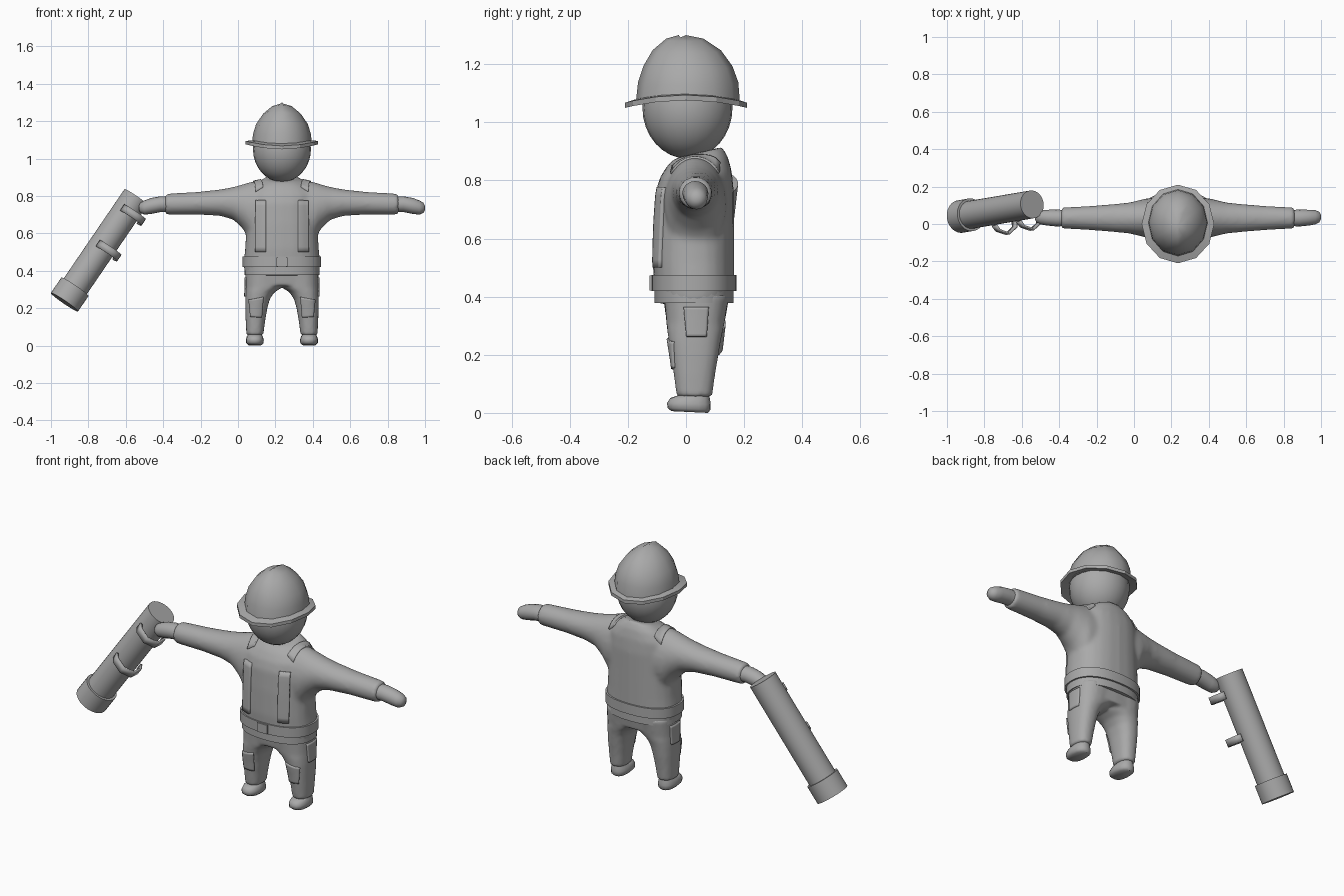
import bpy, bmesh, math
from mathutils import Vector, Matrix

if "Cube" in bpy.data.objects:
    bpy.data.objects.remove(bpy.data.objects["Cube"])

FIGURE_X = 0.235
SIDES = {"left": 1, "right": -1}

grey = bpy.data.materials.new("plain_grey")
grey.use_nodes = True
grey.diffuse_color = (0.4, 0.4, 0.4, 1)
grey.node_tree.nodes["Principled BSDF"].inputs["Base Color"].default_value = grey.diffuse_color


def finish(name, bm, x=FIGURE_X, angle=35):
    bmesh.ops.recalc_face_normals(bm, faces=bm.faces)
    mesh = bpy.data.meshes.new(name)
    bm.to_mesh(mesh)
    bm.free()
    obj = bpy.data.objects.new(name, mesh)
    bpy.context.collection.objects.link(obj)
    obj.location.x = x
    mesh.materials.append(grey)
    bpy.ops.object.select_all(action="DESELECT")
    obj.select_set(True)
    bpy.context.view_layer.objects.active = obj
    bpy.ops.object.shade_smooth_by_angle(angle=math.radians(angle))
    return obj


def loft(bm, rings, power=1.0, sides=24):
    """Capped skin over rings of (centre, half axis, half axis)."""
    def bend(v):
        return math.copysign(abs(v) ** power, v)
    rows = []
    for c, u, v in rings:
        angles = [math.tau * i / sides for i in range(sides)]
        rows.append([bm.verts.new(Vector(c) + Vector(u) * bend(math.cos(a))
                                  + Vector(v) * bend(math.sin(a))) for a in angles])
    for a, b in zip(rows, rows[1:]):
        for i in range(sides):
            j = (i + 1) % sides
            bm.faces.new((a[i], a[j], b[j], b[i]))
    bm.faces.new(rows[0])
    bm.faces.new(rows[-1])


def level(z, x0, x1, y0, y1, tilt=0):
    return (((x0 + x1) / 2, (y0 + y1) / 2, z), ((x1 - x0) / 2, 0, 0), (0, (y1 - y0) / 2, tilt))


def along_x(x, y, hy, z0, z1):
    return ((x, y, (z0 + z1) / 2), (0, hy, 0), (0, 0, (z1 - z0) / 2))


def fuse(obj, voxel, repeats):
    remesh = obj.modifiers.new("fuse", "REMESH")
    remesh.mode = "VOXEL"
    remesh.voxel_size = voxel
    remesh.use_smooth_shade = True
    smooth = obj.modifiers.new("soften", "SMOOTH")
    smooth.iterations = repeats


def plate(name, corners, target, axis, positive, thick=0.014):
    """Four-cornered patch pressed onto a target along one axis."""
    bm = bmesh.new()
    a, b, c, d = [Vector(p) for p in corners]
    n = 10
    grid = [[bm.verts.new(a.lerp(b, i / n).lerp(d.lerp(c, i / n), j / n))
             for i in range(n + 1)] for j in range(n + 1)]
    for j in range(n):
        for i in range(n):
            bm.faces.new((grid[j][i], grid[j][i + 1], grid[j + 1][i + 1], grid[j + 1][i]))
    obj = finish(name, bm)
    wrap = obj.modifiers.new("wrap", "SHRINKWRAP")
    wrap.target = target
    wrap.wrap_method = "PROJECT"
    setattr(wrap, "use_project_" + axis, True)
    wrap.use_positive_direction = positive
    wrap.use_negative_direction = not positive
    solid = obj.modifiers.new("thickness", "SOLIDIFY")
    solid.thickness = thick
    solid.offset = 0


# Jacket: torso and both sleeves fused
bm = bmesh.new()
loft(bm, [level(0.375, -0.2, 0.2, -0.1, 0.155), level(0.44, -0.205, 0.205, -0.11, 0.165),
          level(0.52, -0.197, 0.197, -0.115, 0.165), level(0.65, -0.19, 0.19, -0.112, 0.165),
          level(0.76, -0.185, 0.185, -0.105, 0.165), level(0.82, -0.18, 0.18, -0.09, 0.158, 0.01),
          level(0.865, -0.14, 0.14, -0.065, 0.145, 0.015),
          level(0.895, -0.09, 0.09, -0.04, 0.125, 0.02)], 0.85)
for s in SIDES.values():
    loft(bm, [along_x(s * x, 0.032, hy, z0, z1) for x, hy, z0, z1 in
              [(0.1, 0.11, 0.55, 0.885), (0.17, 0.105, 0.56, 0.875), (0.21, 0.095, 0.625, 0.862),
               (0.26, 0.083, 0.673, 0.848), (0.33, 0.076, 0.693, 0.835), (0.45, 0.066, 0.7, 0.822),
               (0.625, 0.056, 0.7, 0.812)]])
jacket = finish("jacket", bm)
fuse(jacket, 0.011, 8)

# Trousers: two legs and hips fused
bm = bmesh.new()
loft(bm, [level(0.32, -0.192, 0.192, -0.068, 0.135), level(0.41, -0.195, 0.195, -0.08, 0.15)], 0.7)
for s in SIDES.values():
    loft(bm, [level(z, s * x0, s * x1, y0, y1) for z, x0, x1, y0, y1 in
              [(0.055, 0.1, 0.19, -0.032, 0.09), (0.13, 0.09, 0.194, -0.042, 0.1),
               (0.2, 0.078, 0.196, -0.052, 0.112), (0.25, 0.064, 0.196, -0.06, 0.12),
               (0.285, 0.04, 0.195, -0.065, 0.128), (0.31, 0, 0.195, -0.068, 0.133),
               (0.4, -0.02, 0.195, -0.075, 0.148)]], 0.85)
trousers = finish("trousers", bm)
fuse(trousers, 0.009, 5)

# Belt with buckle, and jacket hem
for name, z0, z1, grow in (("belt", 0.42, 0.475, 0.01), ("jacket_hem", 0.378, 0.42, 0)):
    bm = bmesh.new()
    loft(bm, [level(z, -0.2 - grow, 0.2 + grow, -0.108 - grow, 0.163 + grow)
              for z in (z0, z1)], 0.85, 32)
    finish(name, bm)
bm = bmesh.new()
bmesh.ops.create_cube(bm, size=1, matrix=Matrix.Translation((0, -0.118, 0.447))
                      @ Matrix.Diagonal((0.06, 0.014, 0.05, 1)))
finish("belt_buckle", bm)

for side, s in SIDES.items():
    # Hand and shoe
    bm = bmesh.new()
    loft(bm, [along_x(s * x, y, hy, z0, z1) for x, y, hy, z0, z1 in
              [(0.58, 0.032, 0.042, 0.715, 0.797), (0.65, 0.032, 0.045, 0.714, 0.798),
               (0.7, 0.034, 0.042, 0.704, 0.789), (0.735, 0.036, 0.038, 0.7, 0.776),
               (0.757, 0.037, 0.027, 0.71, 0.763), (0.765, 0.037, 0.01, 0.726, 0.746)]], 1, 16)
    finish(side + "_hand", bm, angle=60)
    bm = bmesh.new()
    loft(bm, [level(z, s * (0.145 - hx), s * (0.145 + hx), y0, y1, 0 if z > 0.05 else -0.003)
              for z, hx, y0, y1 in
              [(0.003, 0.036, -0.05, 0.075), (0.014, 0.047, -0.064, 0.085),
               (0.032, 0.048, -0.065, 0.085), (0.048, 0.043, -0.054, 0.083),
               (0.06, 0.036, -0.028, 0.08)]], 0.85, 16)
    finish(side + "_shoe", bm, angle=50)

    # Chest strip, shoulder band, knee patch and thigh pocket
    plate(side + "_chest_strip", [(s * x, -0.4, z) for x, z in
          ((0.085, 0.5), (0.138, 0.5), (0.138, 0.775), (0.085, 0.775))], jacket, "y", True, 0.024)
    plate(side + "_shoulder_band", [(s * x, y, 1.2) for x, y in
          ((0.1, -0.045), (0.14, -0.05), (0.16, 0.11), (0.12, 0.115))], jacket, "z", False)
    plate(side + "_knee_patch", [(s * x, -0.4, z) for x, z in
          ((0.11, 0.15), (0.167, 0.155), (0.175, 0.245), (0.1, 0.26))], trousers, "y", True)
    plate(side + "_thigh_pocket", [(s * 0.5, y, z) for y, z in
          ((0.002, 0.262), (0.07, 0.262), (0.077, 0.365), (-0.007, 0.365))],
          trousers, "x", s < 0)

# Head
bm = bmesh.new()
bmesh.ops.create_uvsphere(bm, u_segments=24, v_segments=16, radius=1,
                          matrix=Matrix.Translation((0, 0.005, 1.05))
                          @ Matrix.Diagonal((0.155, 0.155, 0.175, 1)))
finish("head", bm)

# Helmet dome with a raised centre line
bm = bmesh.new()
loft(bm, [level(z, -hx, hx, y0, y1) for z, hx, y0, y1 in
          [(1.075, 0.16, -0.172, 0.185), (1.13, 0.155, -0.165, 0.18), (1.185, 0.138, -0.147, 0.16),
           (1.24, 0.1, -0.115, 0.12), (1.28, 0.052, -0.068, 0.06), (1.292, 0.012, -0.025, 0.0)]],
     1, 12)
for v in bm.verts:
    if abs(v.co.x) < 0.001 and v.co.z > 1.1:
        v.co.z += 0.008
finish("helmet_dome", bm, angle=40)

# Helmet brim: a ring that dips at front and back
bm = bmesh.new()
rows = []
for radius, z in ((0.15, 1.098), (0.194, 1.094), (0.194, 1.076), (0.15, 1.08)):
    row = []
    for i in range(12):
        a = math.tau * i / 12
        y = math.sin(a) * (radius + 0.016)
        row.append(bm.verts.new((math.cos(a) * radius, y, z - 0.6 * y * y)))
    rows.append(row)
for k in range(4):
    a, b = rows[k], rows[(k + 1) % 4]
    for i in range(12):
        j = (i + 1) % 12
        bm.faces.new((a[i], a[j], b[j], b[i]))
finish("helmet_brim", bm, angle=25)

# Carried tube with a wider end cap
bottom, top = Vector((-0.928, 0.04, 0.232)), Vector((-0.545, 0.105, 0.794))
axis = (top - bottom).normalized()
out = Vector((0.065, -0.1, -0.035))
out = (out - axis * out.dot(axis)).normalized()
across = axis.cross(out)
length = (top - bottom).length
for name, start, end, r in (("tube", 0.02, length, 0.075), ("tube_end_cap", 0, 0.1, 0.088)):
    bm = bmesh.new()
    loft(bm, [(bottom + axis * t, out * r, across * r) for t in (start, end)], 1, 32)
    finish(name, bm, x=0)

# Two strap handles on the tube
for name, t in (("lower_handle", 0.52), ("upper_handle", 0.86)):
    bm = bmesh.new()
    base = bottom.lerp(top, t)
    pairs = []
    for reach, side in ((0.05, -0.07), (0.085, -0.068), (0.135, -0.03),
                        (0.135, 0.03), (0.085, 0.068), (0.05, 0.07)):
        p = base + out * reach + across * side
        pairs.append([bm.verts.new(p + axis * w) for w in (-0.02, 0.02)])
    for a, b in zip(pairs, pairs[1:]):
        bm.faces.new((a[0], a[1], b[1], b[0]))
    handle = finish(name, bm, x=0, angle=20)
    solid = handle.modifiers.new("thickness", "SOLIDIFY")
    solid.thickness = 0.01
    solid.offset = 0
